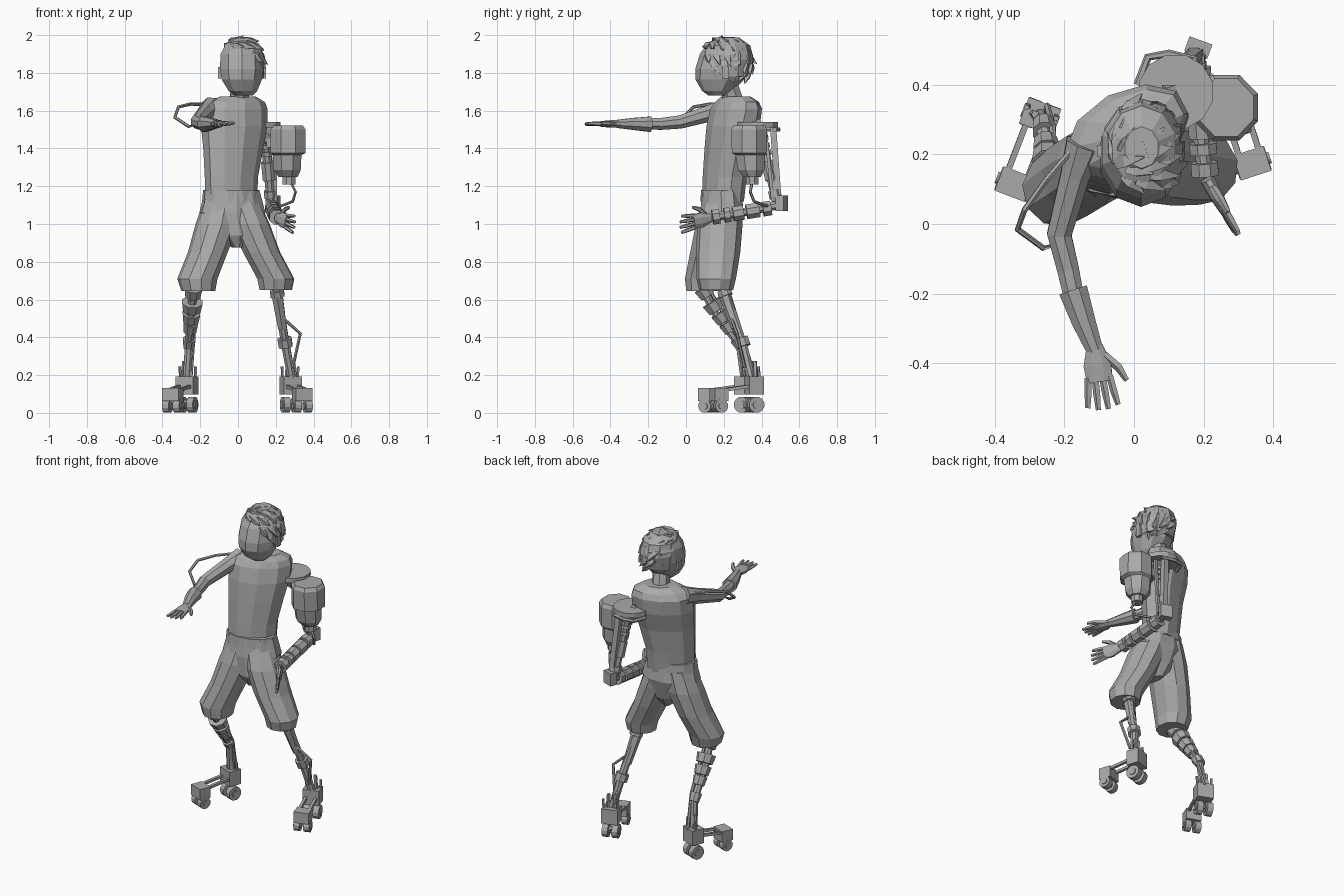
import bpy, bmesh, math, random
from mathutils import Vector, Matrix

cube = bpy.data.objects.get("Cube")
if cube:
    bpy.data.objects.remove(cube)
random.seed(4)

grey = bpy.data.materials.new("plain_grey")
grey.use_nodes = True
COLOUR = (0.4, 0.4, 0.4, 1)
grey.diffuse_color = COLOUR
grey.node_tree.nodes["Principled BSDF"].inputs["Base Color"].default_value = COLOUR


def finish(name, bm):
    bmesh.ops.recalc_face_normals(bm, faces=bm.faces)
    mesh = bpy.data.meshes.new(name)
    bm.to_mesh(mesh)
    bm.free()
    mesh.materials.append(grey)
    obj = bpy.data.objects.new(name, mesh)
    bpy.context.collection.objects.link(obj)
    return obj


def loft(name, stations, n=8, side=(1, 0, 0), flat=False):
    """Skin elliptical rings (x, y, z, half width, half depth) along a path."""
    bm = bmesh.new()
    pts = [Vector(s[:3]) for s in stations]
    rings = []
    for i, s in enumerate(stations):
        t = pts[min(i + 1, len(pts) - 1)] - pts[max(i - 1, 0)]
        t = Vector((0, 0, 1)) if flat else t.normalized()
        a = Vector(side)
        a = (a - t * a.dot(t)).normalized()
        b = t.cross(a)
        rings.append([bm.verts.new(pts[i] + a * s[3] * math.cos(k) + b * s[4] * math.sin(k))
                      for k in ((j + 0.5) * math.tau / n for j in range(n))])
    for r, q in zip(rings, rings[1:]):
        for j in range(n):
            bm.faces.new((r[j], r[(j + 1) % n], q[(j + 1) % n], q[j]))
    bm.faces.new(rings[0])
    bm.faces.new(rings[-1])
    return finish(name, bm)


def tube(name, points, r, n=6, tip=None):
    last = len(points) - 1
    st = [(*p, *(2 * [tip if tip and i == last else r])) for i, p in enumerate(points)]
    d = Vector(points[-1]) - Vector(points[0])
    return loft(name, st, n, (1, 0, 0) if abs(d.x) < 0.7 * d.length else (0, 0, 1))


def box(name, centre, size, angle=0):
    bm = bmesh.new()
    m = (Matrix.Translation(centre) @ Matrix.Rotation(angle, 4, 'Z')
         @ Matrix.Diagonal((*size, 1)))
    bmesh.ops.create_cube(bm, size=1, matrix=m)
    return finish(name, bm)


def bands(name, a, b, spans, r, n=8):
    """Short collars along the line a-b, each covering a span of it."""
    a, b = Vector(a), Vector(b)
    for i, (s, e) in enumerate(spans):
        tube(f"{name}_{i + 1}", [a.lerp(b, s), a.lerp(b, e)], r, n)


# Torso, neck and waist
TURN = (0.88, 0.47, 0)
loft("torso", [(-.035, .195, 1.12, .145, .1), (-.035, .205, 1.25, .15, .105),
               (-.025, .225, 1.4, .17, .112), (-.02, .25, 1.52, .188, .125),
               (-.02, .265, 1.61, .19, .118), (-.01, .27, 1.645, .165, .1),
               (0, .265, 1.675, .1, .07)], 10, TURN, True)
loft("neck", [(0, .26, 1.63, .055, .055), (.02, .215, 1.76, .05, .055)], 8)
loft("waistband", [(-.035, .19, 1.12, .158, .112), (-.035, .19, 1.18, .152, .108)],
     12, (1, .2, 0), True)

# Shorts
loft("shorts_hips", [(-.03, .19, 1.17, .15, .105), (-.03, .19, 1.06, .18, .118),
                     (-.01, .175, .94, .1, .105), (-.005, .17, .875, .025, .07)],
     10, (1, .2, 0), True)
loft("shorts_right_leg", [(-.08, .19, 1.13, .1, .1), (-.11, .17, 1.0, .115, .12),
                          (-.16, .14, .85, .105, .12), (-.215, .1, .71, .107, .108),
                          (-.21, .095, .645, .09, .095)], 10, (1, .2, 0), True)
loft("shorts_left_leg", [(.01, .2, 1.13, .1, .1), (.06, .18, 1.0, .11, .12),
                         (.125, .17, .85, .1, .118), (.2, .16, .71, .1, .105),
                         (.2, .16, .65, .088, .09)], 10, (1, -.1, 0), True)

# Head, ears and hair swept toward the left side
loft("head", [(.03, .165, 1.68, .05, .045), (.026, .165, 1.705, .08, .08),
              (.02, .18, 1.765, .112, .13), (.02, .192, 1.82, .122, .143),
              (.02, .213, 1.9, .118, .14), (.02, .215, 1.96, .085, .1),
              (.02, .215, 1.985, .04, .045)], 10, flat=True)
loft("hair_cap", [(.03, .25, 1.78, .105, .085), (.025, .24, 1.87, .116, .12),
                  (.022, .225, 1.945, .1, .115), (.022, .22, 1.988, .05, .06)], 10, flat=True)
for x, side in ((-.098, "right"), (.138, "left")):
    box(side + "_ear", (x, .21, 1.8), (.018, .035, .06))
HEAD = Vector((.02, .21, 1.845))
for level, count, start, sweep in ((-25, 4, -5, 75), (-5, 6, -25, 120), (16, 7, -45, 150),
                                   (45, 10, -110, 290), (65, 7, -150, 300)):
    for k in range(count):
        az = math.radians(start + sweep * k / (count - 1))
        el = math.radians(level)
        out = Vector((math.cos(az) * math.cos(el), math.sin(az) * math.cos(el), math.sin(el)))
        base = HEAD + Vector((out.x * .1, out.y * .125, out.z * .128))
        fall = Vector((.7, .3, -.8))
        down = (fall - out * fall.dot(out)).normalized()
        tip = base + down * random.uniform(.035, .06) + out * random.uniform(.015, .032)
        tip.z = min(tip.z, 1.998)
        tip.x = min(tip.x, .158)
        tube("hair_tuft", [base - down * .03, base + out * .01, tip], .024, 4, .002)


def hand(name, wrist, fwd, side, thumb):
    """Palm, four fanned fingers and a thumb."""
    w, f, s = Vector(wrist), Vector(fwd).normalized(), Vector(side).normalized()
    at = lambda a, b: w + f * a + s * b
    loft(name + "_palm", [(*at(-.01, 0), .025, .021), (*at(.045, 0), .043, .02),
                          (*at(.095, 0), .04, .015)], 8, s)
    for i in range(4):
        o = -.032 + .021 * i
        reach = .18 - .009 * abs(i - 1.5)
        tube(f"{name}_finger_{i + 1}", [at(.08, o), at(.13, o * 1.2), at(reach, o * 1.4)],
             .011, 5, .008)
    tube(name + "_thumb", [at(.02, .025 * thumb), at(.06, .06 * thumb), at(.1, .078 * thumb)],
         .013, 5, .008)


# Right arm stretched forward
loft("right_upper_arm", [(-.14, .23, 1.615, .06, .06), (-.17, .14, 1.59, .045, .048),
                         (-.215, -.03, 1.54, .038, .038), (-.19, -.13, 1.53, .034, .034),
                         (-.175, -.2, 1.53, .032, .032)], 8)
loft("right_forearm_cuff", [(-.175, -.19, 1.528, .045, .044), (-.145, -.28, 1.53, .037, .034),
                            (-.112, -.365, 1.53, .026, .023)], 8)
hand("right_hand", (-.112, -.36, 1.53), (.025, -.17, 0), (1, .12, .05), 1)
tube("right_arm_hose", [(-.18, .21, 1.635), (-.25, .13, 1.635), (-.315, .04, 1.62),
                        (-.335, -.015, 1.565), (-.26, -.07, 1.515), (-.2, -.05, 1.53)], .009)

# Mechanical left shoulder, tank and upper arm
tube("shoulder_disc", [(.12, .38, 1.51), (.12, .38, 1.54)], .11, 12)
tube("disc_rim", [(.01, .4, 1.5), (.04, .48, 1.5), (.1, .49, 1.5), (.18, .47, 1.5)], .012)
tube("shoulder_joint", [(.08, .36, 1.52), (.17, .39, 1.46)], .05)
loft("tank", [(.265, .35, 1.25, .055, .05), (.26, .345, 1.285, .078, .075),
              (.26, .34, 1.365, .082, .085), (.265, .335, 1.375, .1, .1),
              (.265, .335, 1.5, .1, .102), (.265, .335, 1.522, .085, .09)], 8, flat=True)
tube("tank_nozzle", [(.27, .35, 1.21), (.27, .35, 1.26)], .036, 8)
box("tank_bracket", (.19, .37, 1.44), (.08, .05, .07))
tube("tank_hose", [(.28, .35, 1.22), (.305, .34, 1.17), (.29, .36, 1.12), (.24, .41, 1.1),
                   (.18, .46, 1.09)], .008)
TOP, ELBOW = (.14, .39, 1.5), (.175, .48, 1.12)
tube("left_upper_arm", [TOP, ELBOW], .026, 8)
bands("upper_arm_collar", TOP, ELBOW,
      ((.1, .16), (.2, .26), (.3, .36), (.45, .7), (.85, .95)), .036)
tube("rear_piston", [(.15, .46, 1.53), (.185, .49, 1.12)], .023, 4)
tube("side_piston", [(.19, .42, 1.5), (.2, .46, 1.12)], .012, 4)
box("elbow_block", (.185, .507, 1.11), (.07, .045, .08), -.35)

# Mechanical left forearm and hand
WRIST = (.205, .14, 1.035)
tube("left_forearm", [(.18, .49, 1.1), (.185, .32, 1.065), WRIST], .024, 8)
bands("forearm_collar", (.182, .45, 1.085), WRIST,
      ((0, .14), (.2, .42), (.47, .65), (.7, .8), (.88, 1)), .042)
hand("left_hand", (.215, .12, 1.03), (.09, -.16, -.035), (.1, 0, 1), 1)

# Mechanical shins
KNEE_R, SHIN_R, ANKLE_R = (-.235, .08, .67), (-.26, .285, .36), (-.27, .31, .18)
tube("right_shin", [KNEE_R, (-.248, .16, .52), SHIN_R, ANKLE_R], .023, 8)
for i, (t, r) in enumerate(((.1, .05), (.34, .058), (.53, .05), (.7, .042), (.97, .036))):
    c = Vector(KNEE_R).lerp(Vector(SHIN_R), t)
    d = (Vector(SHIN_R) - Vector(KNEE_R)).normalized() * .027
    tube(f"right_shin_segment_{i + 1}", [c - d, c + d], r, 8, r * .85)
tube("right_shin_rod", [(-.225, .13, .64), (-.235, .28, .39), (-.25, .34, .18)], .01)

KNEE_L, SHIN_L, ANKLE_L = (.2, .19, .68), (.25, .3, .37), (.285, .345, .18)
tube("left_shin", [KNEE_L, SHIN_L, ANKLE_L], .024, 8)
bands("left_shin_collar", KNEE_L, SHIN_L, ((.1, .2), (.92, 1.06)), .04)
tube("left_calf_plate", [(.205, .2, .64), (.235, .265, .45)], .034, 6, .026)
tube("left_shin_rod", [(.24, .24, .5), (.33, .27, .42), (.29, .31, .24)], .009)
tube("left_calf_rod", [(.21, .225, .64), (.24, .285, .45), (.27, .36, .2)], .01)


def skate(name, front, back):
    """Front and rear wheeled blocks joined by two bars."""
    f, b = Vector((*front, .098)), Vector((*back, .145))
    d = Vector((f.x - b.x, f.y - b.y, 0)).normalized()
    s = Vector((-d.y, d.x, 0))
    turn = math.atan2(s.y, s.x)
    box(name + "_toe_block", f, (.092, .075, .07), turn)
    box(name + "_heel_block", b, (.1, .08, .095), turn)
    for k in (-1, 1):
        tube(name + "_link_bar", [b + s * .03 * k, f + s * .03 * k + Vector((0, 0, .02))], .012, 4)
        tube(name + "_heel_post", [b + s * .04 * k - d * .02,
                                   b + s * .045 * k - d * .01 + Vector((0, 0, .1))], .008, 5)
        for part, c, r in (("toe", f, .036), ("heel", b, .043)):
            hub = Vector((c.x, c.y, r)) + s * .03 * k
            for piece, rad, half in (("wheel", r, .018), ("hub", r * .5, .024)):
                tube(f"{name}_{part}_{piece}", [hub - s * half, hub + s * half], rad, 12)
        tube(name + "_ankle_strut", [b + s * .025 * k, b + s * .015 * k + Vector((0, 0, .13))],
             .012, 5)
    tube(name + "_heel_axle", [b - s * .05 - Vector((0, 0, .09)),
                               b + s * .05 - Vector((0, 0, .09))], .015)


skate("right_skate", (-.345, .115), (-.27, .31))
skate("left_skate", (.34, .175), (.28, .36))
